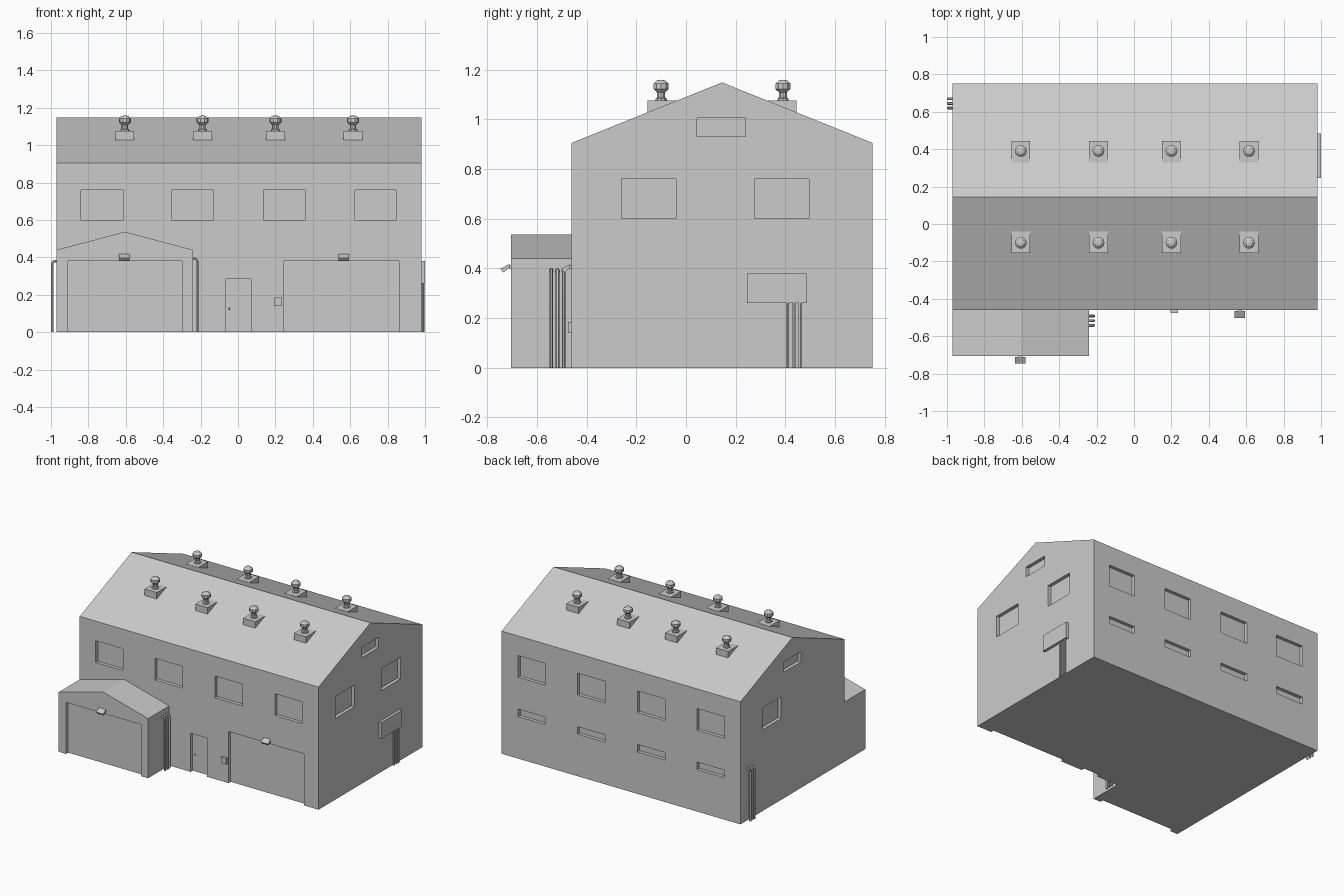
import bpy, bmesh, math
from mathutils import Vector

if "Cube" in bpy.data.objects:
    bpy.data.objects.remove(bpy.data.objects["Cube"])

L, R, F, B = -0.97, 0.98, -0.46, 0.75     # main block limits
RIDGE_Y, AF, DEPTH = 0.145, -0.705, 0.025  # ridge line, annex front, recess depth


def finish(name, bm):
    bmesh.ops.recalc_face_normals(bm, faces=bm.faces)
    me = bpy.data.meshes.new(name)
    bm.to_mesh(me)
    bm.free()
    ob = bpy.data.objects.new(name, me)
    bpy.context.collection.objects.link(ob)
    return ob


def add_box(bm, x0, x1, y0, y1, z0, z1):
    vs = bmesh.ops.create_cube(bm, size=1)["verts"]
    for v in vs:
        v.co = Vector((x1 if v.co.x > 0 else x0, y1 if v.co.y > 0 else y0,
                       z1 if v.co.z > 0 else z0))
    return vs


def box(name, *lims):
    bm = bmesh.new()
    add_box(bm, *lims)
    return finish(name, bm)


def extrude(name, pts, offset):
    bm = bmesh.new()
    face = bm.faces.new([bm.verts.new(p) for p in pts])
    ext = bmesh.ops.extrude_face_region(bm, geom=[face])["geom"]
    bmesh.ops.translate(bm, vec=offset, verts=[g for g in ext if isinstance(g, bmesh.types.BMVert)])
    return finish(name, bm)


def carve(ob, boxes):
    bm = bmesh.new()
    for b in boxes:
        add_box(bm, *b)
    cutter = finish("cutter", bm)
    cutter.hide_render = True
    mod = ob.modifiers.new("recesses", "BOOLEAN")
    mod.operation, mod.solver, mod.object = "DIFFERENCE", "EXACT", cutter
    bpy.context.view_layer.objects.active = ob
    bpy.ops.object.modifier_apply(modifier=mod.name)
    bpy.data.objects.remove(cutter)


# Main block with gable roof
house = extrude("main_block", [(L, F, 0), (L, B, 0), (L, B, 0.905), (L, RIDGE_Y, 1.148),
                               (L, F, 0.905)], (R - L, 0, 0))

# Recessed windows and doors
front = (F - 0.1, F + DEPTH)
back = (B - DEPTH, B + 0.1)
right = (R - DEPTH, R + 0.1)
left = (L - 0.1, L + DEPTH)
cuts = [(0.245, 0.86, *front, -0.1, 0.38), (-0.065, 0.07, *front, -0.1, 0.285)]
for x0, x1 in ((-0.84, -0.615), (-0.355, -0.13), (0.135, 0.36), (0.625, 0.845)):
    cuts += [(x0, x1, *front, 0.6, 0.76), (x0, x1, *back, 0.6, 0.76), (x0, x1, *back, 0.31, 0.365)]
for side in (left, right):
    cuts += [(*side, 0.275, 0.495, 0.6, 0.76), (*side, 0.045, 0.24, 0.93, 1.005)]
cuts.append((*right, -0.26, -0.04, 0.6, 0.76))
carve(house, cuts)

# Garage annex
annex = extrude("garage_annex", [(L, AF, 0), (-0.24, AF, 0), (-0.24, AF, 0.44),
                                 (-0.605, AF, 0.537), (L, AF, 0.44)], (0, F - AF, 0))
carve(annex, [(-0.91, -0.30, AF - 0.1, AF + DEPTH, -0.1, 0.38)])

# Roof vents on both slopes: base box plus turned cowl
profile = [(0.024, 1.06), (0.024, 1.083), (0.017, 1.087), (0.017, 1.108), (0.032, 1.122),
           (0.032, 1.143), (0.018, 1.156), (0.0, 1.159)]
for x in (-0.605, -0.19, 0.20, 0.615):
    for tag, s in (("front", -1), ("back", 1)):
        ys = sorted((RIDGE_Y + s * 0.185, RIDGE_Y + s * 0.30))
        box(f"vent_base_{tag}", x - 0.05, x + 0.05, *ys, 1.02, 1.075)
        yc, bm = RIDGE_Y + s * 0.245, bmesh.new()
        vs = [bm.verts.new((x + r, yc, z)) for r, z in profile]
        es = [bm.edges.new(p) for p in zip(vs, vs[1:])]
        bmesh.ops.spin(bm, geom=vs + es, cent=(x, yc, 0), axis=(0, 0, 1),
                       angle=math.tau, steps=10)
        bmesh.ops.remove_doubles(bm, verts=bm.verts, dist=0.0005)
        finish(f"vent_cowl_{tag}", bm)

# Tilted lamps above the garage doors
for x, y in ((-0.608, AF), (0.565, F)):
    extrude("lamp_head", [(x - 0.028, y - 0.042, 0.398), (x - 0.028, y - 0.030, 0.383),
                          (x - 0.028, y - 0.006, 0.402), (x - 0.028, y - 0.006, 0.417)],
            (0.056, 0, 0))
    box("lamp_bracket", x - 0.012, x + 0.012, y - 0.012, y + 0.002, 0.40, 0.412)

# Keypad, door knob, side meter cabinet
box("keypad", 0.195, 0.235, F - 0.015, F + 0.005, 0.14, 0.185)
bm = bmesh.new()
bmesh.ops.create_uvsphere(bm, u_segments=8, v_segments=6, radius=0.006)
bmesh.ops.translate(bm, vec=(-0.045, F + DEPTH - 0.004, 0.125), verts=bm.verts)
finish("door_knob", bm)
box("meter_cabinet", R - 0.005, 1.0, 0.245, 0.485, 0.26, 0.38)


# Bundles of wall pipes
def pipes(name, path, ys):
    cu = bpy.data.curves.new(name, "CURVE")
    cu.dimensions, cu.bevel_depth, cu.bevel_resolution = "3D", 0.0075, 1
    cu.use_fill_caps = True
    for y in ys:
        sp = cu.splines.new("POLY")
        sp.points.add(len(path) - 1)
        for p, (x, z) in zip(sp.points, path):
            p.co = (x, y, z, 1)
    ob = bpy.data.objects.new(name, cu)
    bpy.context.collection.objects.link(ob)
    bpy.ops.object.select_all(action="DESELECT")
    ob.select_set(True)
    bpy.context.view_layer.objects.active = ob
    bpy.ops.object.convert(target="MESH")
    bpy.ops.object.shade_smooth_by_angle(angle=math.radians(50))


def bend(x, s, z):
    return [(x, z), (x + s * 0.012, z), (x + s * 0.02, z - 0.005),
            (x + s * 0.024, z - 0.015), (x + s * 0.024, 0)]


pipes("annex_pipes", bend(-0.24, 1, 0.393), (-0.542, -0.517, -0.492))
pipes("left_pipes", bend(L, -1, 0.38), (0.62, 0.645, 0.67))
pipes("meter_pipes", [(0.989, 0.27), (0.989, 0)], (0.408, 0.434, 0.46))
